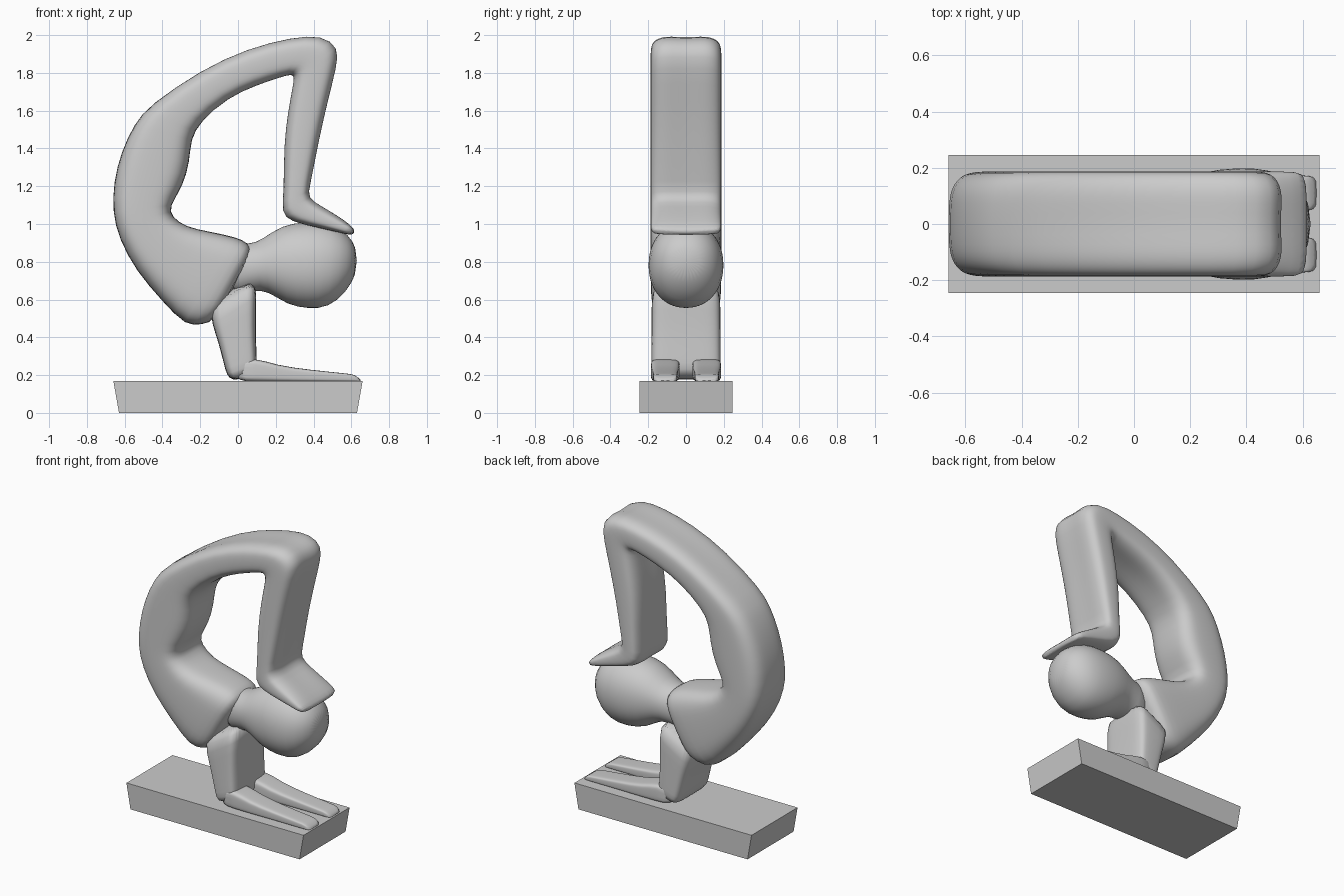
import bpy, bmesh
from math import sin, cos, pi, exp, copysign


def loft(name, sections, power=3.5, yc=0.0, n=28, groove=0.0):
    """Skin through rings; each section is (xa, za, xb, zb, half_width) in the XZ side profile."""
    bm = bmesh.new()
    rings = []
    for k, (xa, za, xb, zb, hw) in enumerate(sections):
        ring = []
        for i in range(n):
            t = 2 * pi * i / n
            u = copysign(abs(cos(t)) ** (2 / power), cos(t))
            v = copysign(abs(sin(t)) ** (2 / power), sin(t))
            if k > 10:
                u *= 1 - groove * exp(-(v / 0.4) ** 2)
            x = (xa + xb) / 2 + u * (xa - xb) / 2
            z = (za + zb) / 2 + u * (za - zb) / 2
            ring.append(bm.verts.new((x, yc + v * hw, z)))
        rings.append(ring)
    for a, b in zip(rings, rings[1:]):
        for i in range(n):
            j = (i + 1) % n
            bm.faces.new((a[i], a[j], b[j], b[i]))
    bm.faces.new(rings[0])
    bm.faces.new(rings[-1])
    bmesh.ops.recalc_face_normals(bm, faces=bm.faces[:])
    me = bpy.data.meshes.new(name)
    bm.to_mesh(me)
    bm.free()
    for p in me.polygons:
        p.use_smooth = True
    ob = bpy.data.objects.new(name, me)
    bpy.context.collection.objects.link(ob)
    ob.modifiers.new("smooth", 'SUBSURF').levels = 1
    ob.modifiers["smooth"].render_levels = 1
    return ob


# Plinth with sloping ends
bpy.ops.mesh.primitive_cube_add(size=1, location=(0, 0, 0.085))
base = bpy.context.object
base.name = "plinth"
for v in base.data.vertices:
    top = v.co.z > 0
    v.co.x = copysign(0.66 if top else 0.63, v.co.x)
    v.co.y = copysign(0.245, v.co.y)
    v.co.z = copysign(0.085, v.co.z)

# Torso, thighs, lower legs and feet as one continuous bend: outer point, inner point, half width
W = 0.188
loft("body_and_legs", [
    (-0.12, 0.48, 0.09, 0.86, 0.16),
    (-0.19, 0.47, 0.05, 0.90, 0.182),
    (-0.275, 0.455, 0.00, 0.93, W),
    (-0.40, 0.59, -0.15, 0.96, W),
    (-0.54, 0.75, -0.28, 0.985, W),
    (-0.63, 0.92, -0.35, 1.04, W),
    (-0.665, 1.06, -0.365, 1.09, W),
    (-0.66, 1.22, -0.29, 1.20, W),
    (-0.62, 1.38, -0.255, 1.33, W),
    (-0.55, 1.53, -0.25, 1.45, W),
    (-0.47, 1.63, -0.20, 1.54, W),
    (-0.20, 1.82, -0.05, 1.665, W),
    (0.05, 1.935, 0.10, 1.73, W),
    (0.29, 1.995, 0.22, 1.77, W),
    (0.45, 2.005, 0.285, 1.79, W),
    (0.54, 1.94, 0.29, 1.77, W),
    (0.53, 1.84, 0.285, 1.73, W),
    (0.48, 1.65, 0.26, 1.60, W),
    (0.43, 1.43, 0.237, 1.42, W),
    (0.385, 1.20, 0.24, 1.17, W),
    (0.37, 1.14, 0.225, 1.06, W),
    (0.45, 1.095, 0.27, 1.01, W),
    (0.53, 1.045, 0.42, 0.98, W),
    (0.60, 0.995, 0.565, 0.945, 0.187),
    (0.62, 0.965, 0.61, 0.94, 0.175),
], groove=0.09)

# Head with neck
loft("head", [
    (-0.06, 0.60, -0.06, 0.90, 0.11),
    (0.08, 0.65, 0.06, 0.89, 0.13),
    (0.16, 0.645, 0.13, 0.92, 0.15),
    (0.26, 0.57, 0.23, 0.995, 0.188),
    (0.37, 0.55, 0.36, 1.015, 0.203),
    (0.48, 0.555, 0.50, 1.005, 0.197),
    (0.575, 0.64, 0.585, 0.945, 0.15),
    (0.63, 0.74, 0.63, 0.87, 0.07),
], power=2.15)

# Upper arms, pressed together
loft("upper_arms", [
    (-0.16, 0.60, 0.09, 0.72, 0.18),
    (-0.135, 0.46, 0.10, 0.62, 0.183),
    (-0.105, 0.38, 0.092, 0.48, 0.183),
    (-0.075, 0.26, 0.098, 0.32, 0.183),
    (-0.06, 0.20, 0.10, 0.27, 0.183),
    (-0.03, 0.168, 0.10, 0.19, 0.178),
], power=5)

# Forearms and hands lying flat on the plinth
for side, s in (("left", 1), ("right", -1)):
    loft(side + "_forearm", [
        (-0.02, 0.168, -0.02, 0.27, 0.075),
        (0.10, 0.165, 0.09, 0.295, 0.078),
        (0.20, 0.165, 0.20, 0.252, 0.074),
        (0.38, 0.165, 0.38, 0.228, 0.066),
        (0.58, 0.165, 0.58, 0.208, 0.064),
        (0.63, 0.165, 0.615, 0.204, 0.062),
        (0.655, 0.167, 0.645, 0.18, 0.055),
    ], power=5, yc=s * 0.11)
